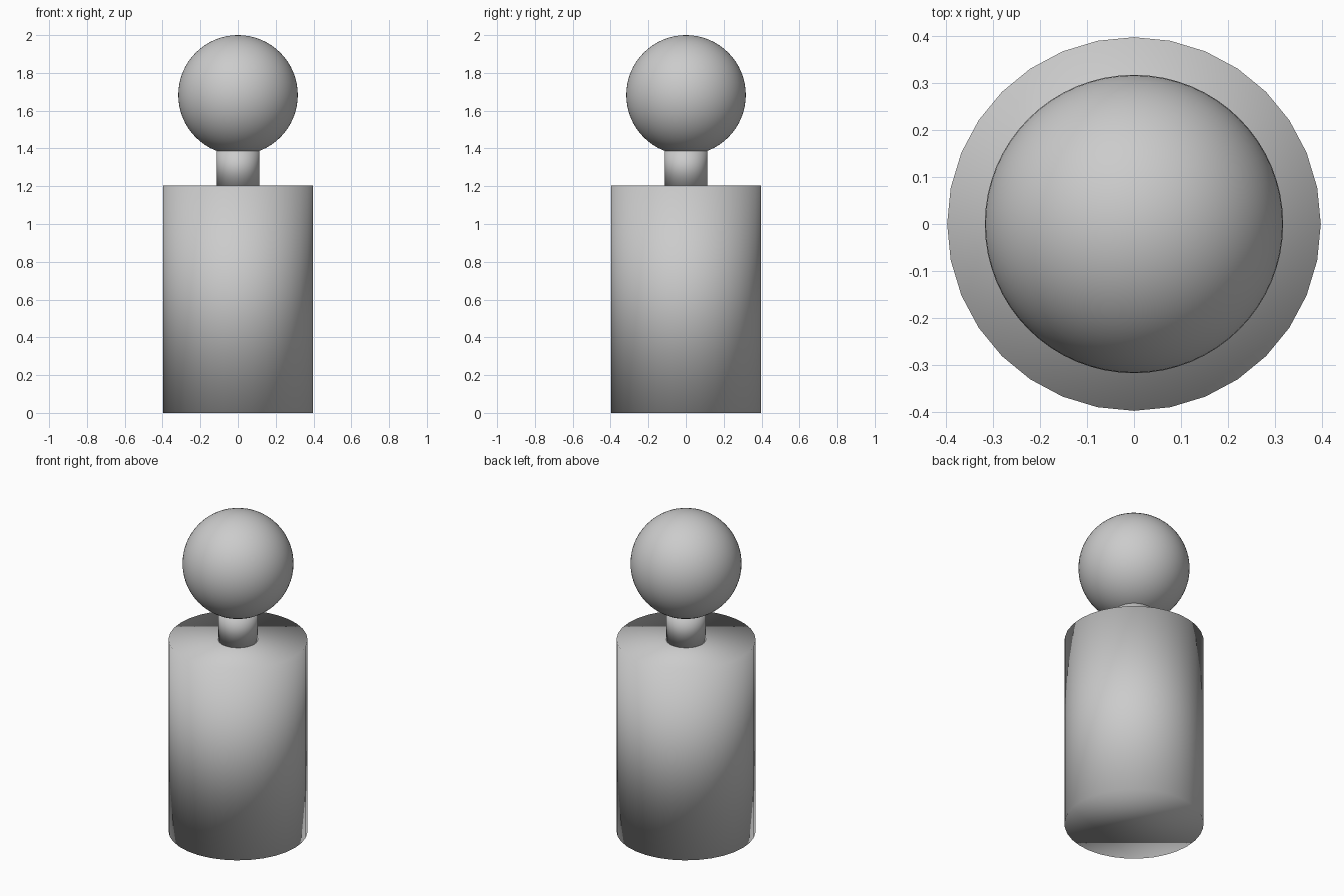
import bpy

if "Cube" in bpy.data.objects:
    bpy.data.objects.remove(bpy.data.objects["Cube"])

BODY_R, BODY_H = 0.397, 1.205
NECK_R = 0.114
HEAD_R = 0.317
HEAD_Z = 2.0 - HEAD_R


def finish(name):
    obj = bpy.context.object
    obj.name = name
    bpy.ops.object.shade_smooth()
    return obj


def cylinder(name, radius, z0, z1):
    bpy.ops.mesh.primitive_cylinder_add(
        vertices=32, radius=radius, depth=z1 - z0, location=(0, 0, (z0 + z1) / 2))
    return finish(name)


# Body: 32-sided cylinder, smooth shaded over its caps
cylinder("body", BODY_R, 0.0, BODY_H)

# Neck: from the body top to just inside the head
cylinder("neck", NECK_R, BODY_H, HEAD_Z - HEAD_R + 0.04)

# Head: ball on top
bpy.ops.mesh.primitive_uv_sphere_add(
    segments=64, ring_count=32, radius=HEAD_R, location=(0, 0, HEAD_Z))
finish("head")
